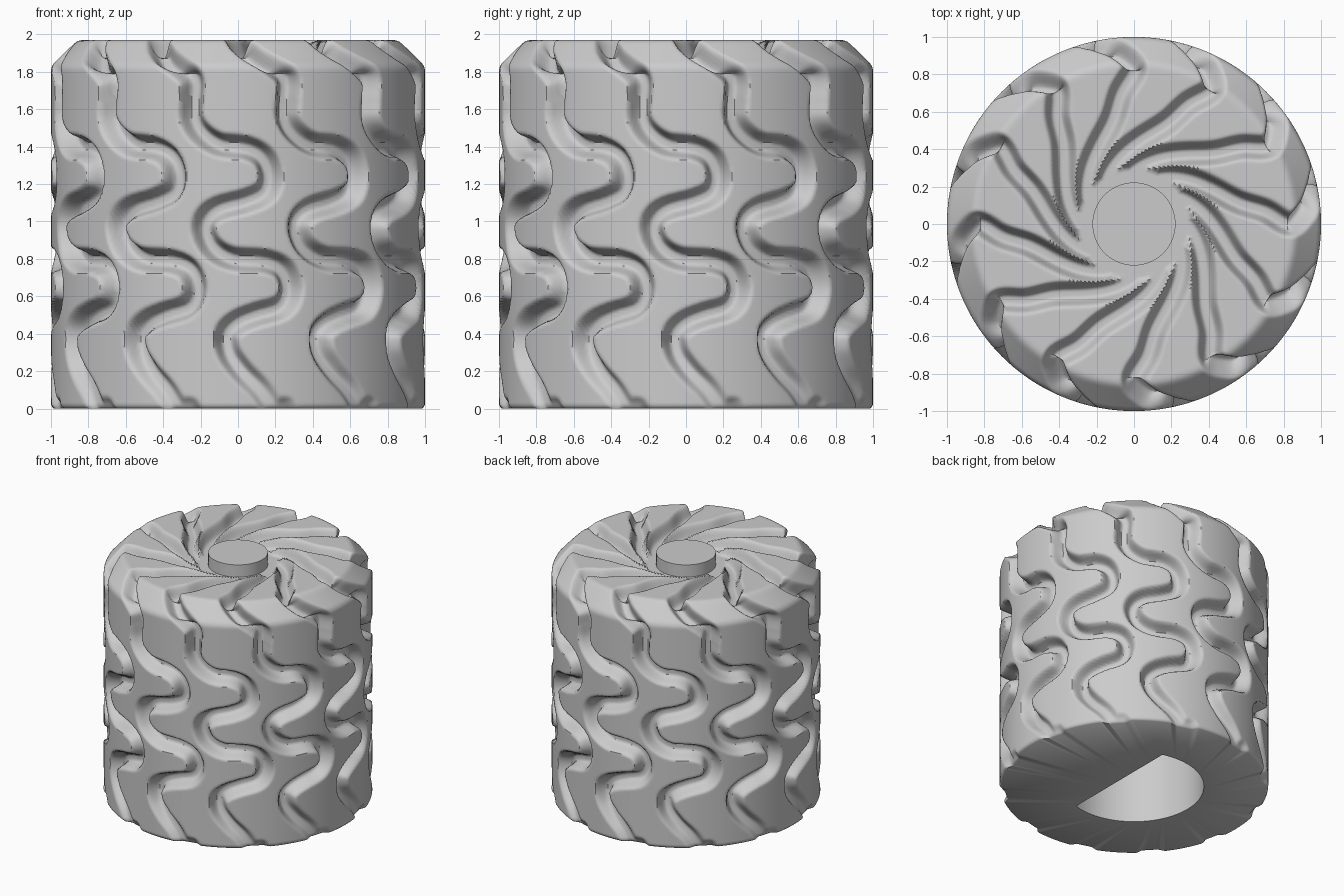
import bpy
from math import sin, cos, asin, radians, degrees, sqrt, tau, hypot
from mathutils import Vector, kdtree

if "Cube" in bpy.data.objects:
    bpy.data.objects.remove(bpy.data.objects["Cube"])

N = 12                 # repeats of the groove pattern
PER = 36               # columns per repeat
COLS = N * PER
ROWS = 200
TOP = 1.97
DEPTH = 0.10

# Outer profile (radius, height) from the top centre, over the rim, down the side
PROFILE = [(0.20, TOP), (0.86, TOP), (1.0, 1.83), (1.0, 0.015), (0.985, 0.0)]
LENS = [hypot(b[0] - a[0], b[1] - a[1]) for a, b in zip(PROFILE, PROFILE[1:])]
TOTAL = sum(LENS)


def raw(s):
    s = max(0.0, min(TOTAL, s))
    for a, b, l in zip(PROFILE, PROFILE[1:], LENS):
        if s <= l + 1e-9:
            return Vector(a).lerp(Vector(b), s / l)
        s -= l
    return Vector(PROFILE[-1])


def profile(s):
    if s > TOTAL - 0.06:
        return raw(s)
    return (raw(s - 0.02) + raw(s) + raw(s + 0.02)) / 3


def smooth(a, b, x):
    t = max(0.0, min(1.0, (x - a) / (b - a)))
    return t * t * (3 - 2 * t)


def point(deg, rz):
    a = radians(deg - 90)
    return Vector((rz[0] * cos(a), rz[0] * sin(a), rz[1]))


# Groove centre line: (degrees, radius) on top, then (x, z) on the side
top_pts = [(42, 0.24), (13, 0.36), (-6, 0.46), (-18, 0.565), (-24.5, 0.706), (-30, 0.83)]
side_pts = [(-0.25, 1.76), (-0.25, 1.65), (-0.25, 1.55), (-0.2, 1.47), (-0.1, 1.41), (0.05, 1.39),
            (0.14, 1.34), (0.175, 1.25), (0.15, 1.16), (0.05, 1.11), (-0.1, 1.07),
            (-0.17, 1.02), (-0.185, 0.95), (-0.14, 0.86), (-0.03, 0.80), (0.15, 0.785),
            (0.25, 0.74), (0.285, 0.64), (0.24, 0.545), (0.1, 0.5), (0.0, 0.46),
            (-0.06, 0.4), (-0.05, 0.3), (0.02, 0.2), (0.12, 0.1), (0.19, 0.0)]
side_start = LENS[0] + LENS[1] + 1.83
ctrl = [Vector((d, r - 0.20)) for d, r in top_pts]
ctrl += [Vector((-26, LENS[0] + 0.09)), Vector((-18.5, LENS[0] + LENS[1]))]
ctrl += [Vector((degrees(asin(x)), side_start - z)) for x, z in side_pts]
ctrl.append(ctrl[-1] * 2 - ctrl[-2])

line = []
for i in range(len(ctrl) - 1):
    p0, p1 = ctrl[max(i - 1, 0)], ctrl[i]
    p2, p3 = ctrl[i + 1], ctrl[min(i + 2, len(ctrl) - 1)]
    for k in range(20):
        t = k / 20
        line.append(0.5 * (2 * p1 + (p2 - p0) * t + (2 * p0 - 5 * p1 + 4 * p2 - p3) * t * t
                           + (3 * p1 - p0 - 3 * p2 + p3) * t ** 3))

tree = kdtree.KDTree(len(line) * N)
for c in range(N):
    for i, (d, s) in enumerate(line):
        tree.insert(point(d + c * 360 / N, profile(s)), c * len(line) + i)
tree.balance()

# Grooved outer skin, one ring per row
rings = []
for j in range(ROWS + 1):
    s = TOTAL * j / ROWS
    p = profile(s)
    t = raw(s + 0.04) - raw(s - 0.04)
    n = Vector((-t[1], t[0])).normalized()
    if p[1] < 0.3:
        n = Vector((1, 0))
    amount = DEPTH * (0.35 + 0.65 * smooth(0.0, 0.4, p[1]))
    hub = 1 - smooth(0.29, 0.37, p[0])
    sector = []
    for i in range(PER):
        d = tree.find(point(i * 360 / COLS, p))[2]
        cut = max(1 - smooth(0.02, 0.073, d), hub)
        sector.append(p - n * amount * cut)
    rings.append([point(i * 360 / COLS, sector[i % PER]) for i in range(COLS)])


# D-shaped shaft hole in the underside
def d_hole(i, z):
    a = tau * i / COLS - tau / 4
    c, R, flat = -0.18, 0.52, 0.144
    t = -c * cos(a) + sqrt(c * c * cos(a) ** 2 + R * R - c * c)
    if cos(a) > 1e-6:
        t = min(t, (flat - c) / cos(a))
    return Vector((c + t * cos(a), t * sin(a), z))


for z in (0.0, 1.2):
    rings.append([d_hole(i, z) for i in range(COLS)])

verts = [v for ring in rings for v in ring]
faces = []
for j in range(len(rings) - 1):
    for i in range(COLS):
        a, b = j * COLS + i, j * COLS + (i + 1) % COLS
        faces.append((a, a + COLS, b + COLS, b))
last = (len(rings) - 1) * COLS
faces.append(tuple(range(COLS)))
faces.append(tuple(last + i for i in reversed(range(COLS))))

mesh = bpy.data.meshes.new("knob_body")
mesh.from_pydata(verts, [], faces)
body = bpy.data.objects.new("knob_body", mesh)
bpy.context.collection.objects.link(body)
bpy.ops.object.select_all(action='DESELECT')
body.select_set(True)
bpy.context.view_layer.objects.active = body
bpy.ops.object.shade_smooth_by_angle(angle=radians(50))

# Round boss in the middle of the top
bpy.ops.mesh.primitive_cylinder_add(vertices=96, radius=0.222, depth=0.25,
                                    location=(0, 0, TOP - 0.125))
boss = bpy.context.object
boss.name = "centre_boss"
bpy.ops.object.shade_smooth_by_angle(angle=radians(40))
